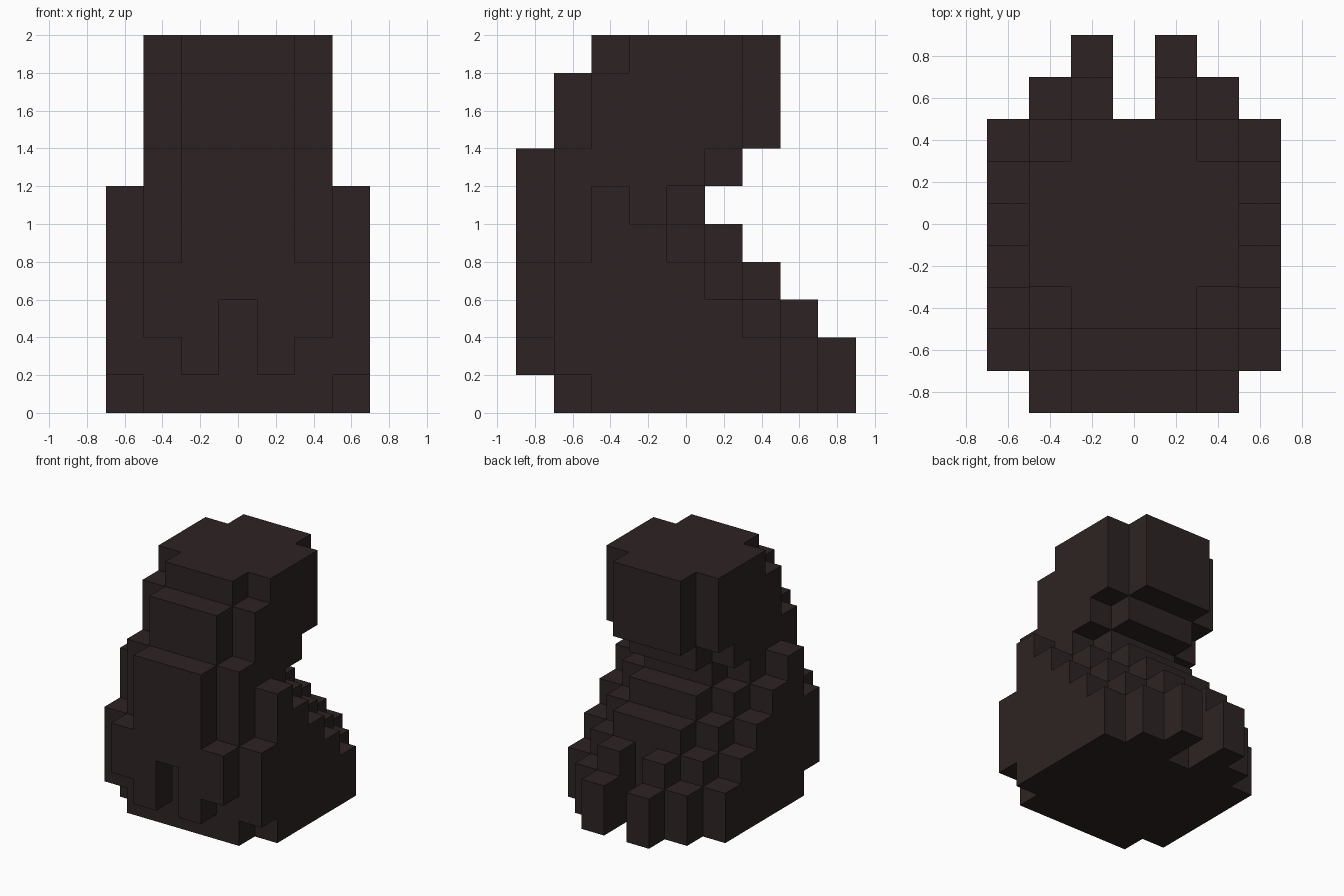
import bpy
import bmesh
from mathutils import Vector

cube = bpy.data.objects.get("Cube")
if cube:
    bpy.data.objects.remove(cube)

CELL = 0.2

# One dark brown for the whole figure
brown = bpy.data.materials.new("dark_brown")
brown.use_nodes = True
color = (0.027, 0.017, 0.017, 1.0)
brown.diffuse_color = color
shader = next(n for n in brown.node_tree.nodes if n.type == "BSDF_PRINCIPLED")
shader.inputs["Base Color"].default_value = color
shader.inputs["Roughness"].default_value = 0.9

# Each layer, bottom to top: front start of columns |x| = 0, 1, 2, 3, then the back end
LAYERS = [
    ((1, 1, 1, 2), 9),
    ((1, 0, 1, 1), 9),
    ((1, 0, 0, 1), 8),
    ((0, 0, 0, 1), 7),
    ((0, 0, 1, 2), 6),
    ((0, 0, 1, 2), 5),
    ((0, 0, 1), 6),
    ((1, 1, 2), 7),
    ((1, 1, 2), 7),
    ((2, 2, 3), 7),
]


def part_name(x, y, z):
    """Body part that a cell belongs to."""
    side = "left" if x > 0 else "right"
    if z >= 7:
        return "head"
    if y == 0:
        return "front_panel"
    if z == 6:
        return "neck"
    if abs(x) == 3:
        return side + "_flank"
    if y >= 7:
        return side + "_back_prong"
    return "body"


# Fill the mirrored columns; the back steps inwards towards the sides
cells = {}
for z, (fronts, back) in enumerate(LAYERS):
    for column, front in enumerate(fronts):
        end = min(back, 7) if column == 0 else back - max(column - 1, 0)
        for x in {column, -column}:
            for y in range(front, end):
                cells[x, y, z] = part_name(x, y, z)


def exposed_faces(cell):
    """Corners of each face of a cell that has no neighbour."""
    for axis in range(3):
        u, v = (axis + 1) % 3, (axis + 2) % 3
        for sign in (-1, 1):
            neighbour = list(cell)
            neighbour[axis] += sign
            if tuple(neighbour) in cells:
                continue
            corners = []
            for a, b in ((0, 0), (1, 0), (1, 1), (0, 1)):
                point = list(cell)
                point[axis] += max(sign, 0)
                point[u] += a
                point[v] += b
                corners.append(tuple(point))
            yield corners if sign > 0 else corners[::-1]


def build_part(name):
    bm = bmesh.new()
    verts = {}
    for cell in [c for c, part in cells.items() if part == name]:
        for corners in exposed_faces(cell):
            for p in corners:
                if p not in verts:
                    verts[p] = bm.verts.new(
                        Vector((p[0] - 0.5, p[1] - 4.5, p[2])) * CELL)
            bm.faces.new([verts[p] for p in corners])
    # Merge flat neighbours into large clean faces
    bmesh.ops.dissolve_limit(bm, angle_limit=0.01, verts=bm.verts, edges=bm.edges)
    mesh = bpy.data.meshes.new(name)
    bm.to_mesh(mesh)
    bm.free()
    mesh.materials.append(brown)
    bpy.context.collection.objects.link(bpy.data.objects.new(name, mesh))


for name in sorted(set(cells.values())):
    build_part(name)
